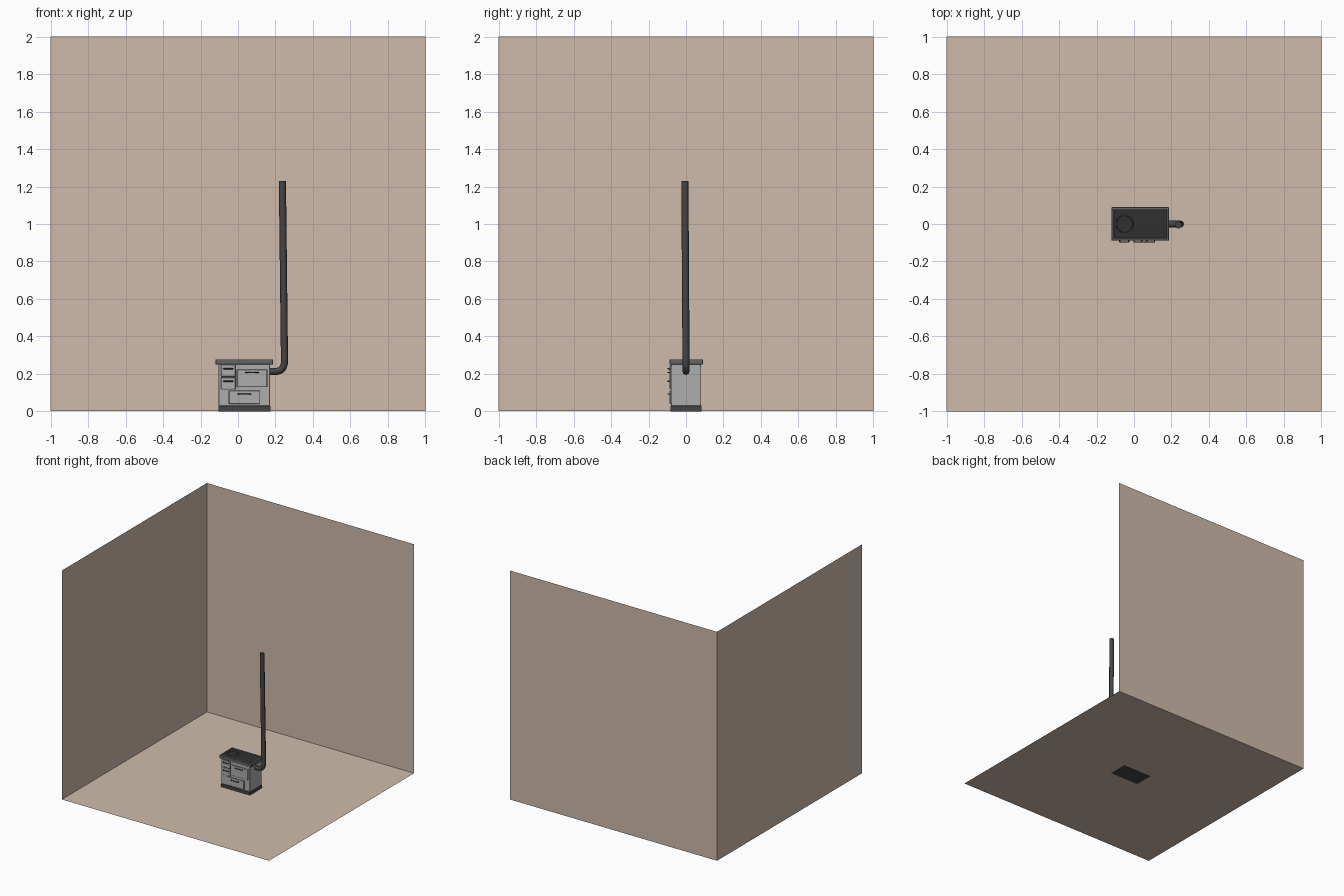
import bpy
from mathutils import Vector

if "Cube" in bpy.data.objects:
    bpy.data.objects.remove(bpy.data.objects["Cube"])


def material(name, r, g, b):
    m = bpy.data.materials.new(name)
    m.diffuse_color = (r, g, b, 1)
    m.use_nodes = True
    m.node_tree.nodes["Principled BSDF"].inputs["Base Color"].default_value = m.diffuse_color
    return m


TAN = material("plaster", 0.62, 0.5, 0.41)
STEEL = material("steel", 0.42, 0.42, 0.42)
TRIM = material("trim", 0.13, 0.13, 0.13)
IRON = material("cast_iron", 0.03, 0.03, 0.03)
PIPE = material("pipe", 0.06, 0.06, 0.06)


def finish(ob, name, mat):
    ob.name = name
    ob.data.materials.clear()
    ob.data.materials.append(mat)
    return ob


def box(name, x, y, z, mat, bevel=0.0):
    """Box from (min, max) ranges on each axis, with optional rounded edges."""
    bpy.ops.mesh.primitive_cube_add(size=1)
    ob = finish(bpy.context.object, name, mat)
    lo, hi = Vector((x[0], y[0], z[0])), Vector((x[1], y[1], z[1]))
    for v in ob.data.vertices:
        v.co = (lo + hi) / 2 + v.co * (hi - lo)
    if bevel:
        mod = ob.modifiers.new("bevel", 'BEVEL')
        mod.width, mod.segments = bevel, 2
        bpy.ops.object.shade_smooth_by_angle()
    return ob


def sheet(name, corners):
    me = bpy.data.meshes.new(name)
    me.from_pydata(corners, [], [(0, 1, 2, 3)])
    ob = bpy.data.objects.new(name, me)
    bpy.context.collection.objects.link(ob)
    return finish(ob, name, TAN)


def tube(name, points, radius, mat, sides_res=2):
    """Round bar swept along a polyline."""
    cu = bpy.data.curves.new(name, 'CURVE')
    cu.dimensions = '3D'
    cu.bevel_depth, cu.bevel_resolution = radius, sides_res
    cu.use_fill_caps = True
    sp = cu.splines.new('POLY')
    sp.points.add(len(points) - 1)
    for p, co in zip(sp.points, points):
        p.co = (*co, 1)
    sp.use_smooth = True
    ob = bpy.data.objects.new(name, cu)
    bpy.context.collection.objects.link(ob)
    return finish(ob, name, mat)


# Room corner: floor, back wall, left wall
F = 0.002
sheet("floor", [(-1, -1, F), (1, -1, F), (1, 1, F), (-1, 1, F)])
sheet("back_wall", [(-1, 1, F), (1, 1, F), (1, 1, 2), (-1, 1, 2)])
sheet("left_wall", [(-1, -1, F), (-1, 1, F), (-1, 1, 2), (-1, -1, 2)])

# Stove plinth and body
box("plinth", (-0.105, 0.173), (-0.083, 0.083), (0, 0.028), PIPE)
box("body", (-0.103, 0.171), (-0.081, 0.081), (0.028, 0.252), STEEL, 0.004)

# Cooktop: rim made of four bars around a slightly sunken iron plate
X0, X1, Y0, Y1, Z0, Z1, W = -0.12, 0.187, -0.088, 0.09, 0.25, 0.277, 0.013
box("rim_front", (X0, X1), (Y0, Y0 + W), (Z0, Z1), TRIM, 0.003)
box("rim_back", (X0, X1), (Y1 - W, Y1), (Z0, Z1), TRIM, 0.003)
box("rim_left", (X0, X0 + W), (Y0, Y1), (Z0, Z1), TRIM, 0.003)
box("rim_right", (X1 - W, X1), (Y0, Y1), (Z0, Z1), TRIM, 0.003)
box("cook_plate", (X0 + 0.01, X1 - 0.01), (Y0 + 0.01, Y1 - 0.01), (Z0, Z1 - 0.003), IRON)
bpy.ops.mesh.primitive_torus_add(location=(-0.05, 0, Z1 - 0.003), major_radius=0.045,
                                 minor_radius=0.002, major_segments=32, minor_segments=6)
finish(bpy.context.object, "burner_ring", IRON)
bpy.ops.object.shade_smooth_by_angle()

# Doors and drawers: (name, x range, z range, handle x centre, half width, handle z)
FRONTS = [
    ("upper_drawer", (-0.09, -0.014), (0.186, 0.245), -0.052, 0.024, 0.228),
    ("lower_drawer", (-0.09, -0.014), (0.118, 0.180), -0.052, 0.024, 0.160),
    ("oven_door", (-0.005, 0.155), (0.132, 0.222), 0.075, 0.034, 0.207),
    ("wood_drawer", (-0.048, 0.116), (0.040, 0.110), 0.034, 0.034, 0.092),
]
for name, xr, zr, cx, hw, hz in FRONTS:
    box(name + "_seam", (xr[0] - 0.002, xr[1] + 0.002), (-0.0825, -0.08),
        (zr[0] - 0.002, zr[1] + 0.002), PIPE)
    box(name, xr, (-0.088, -0.08), zr, STEEL, 0.003)
    tube(name + "_handle",
         [(cx - hw, -0.086, hz), (cx - hw, -0.097, hz), (cx + hw, -0.097, hz), (cx + hw, -0.086, hz)],
         0.0035, PIPE)

# Stove pipe: short outlet, elbow, long slightly leaning riser
tube("stove_pipe",
     [(0.165, 0, 0.213), (0.207, 0, 0.213), (0.226, 0, 0.219), (0.241, 0, 0.234),
      (0.248, 0, 0.256), (0.248, 0, 0.28), (0.237, -0.006, 1.23)],
     0.019, PIPE, 2)
